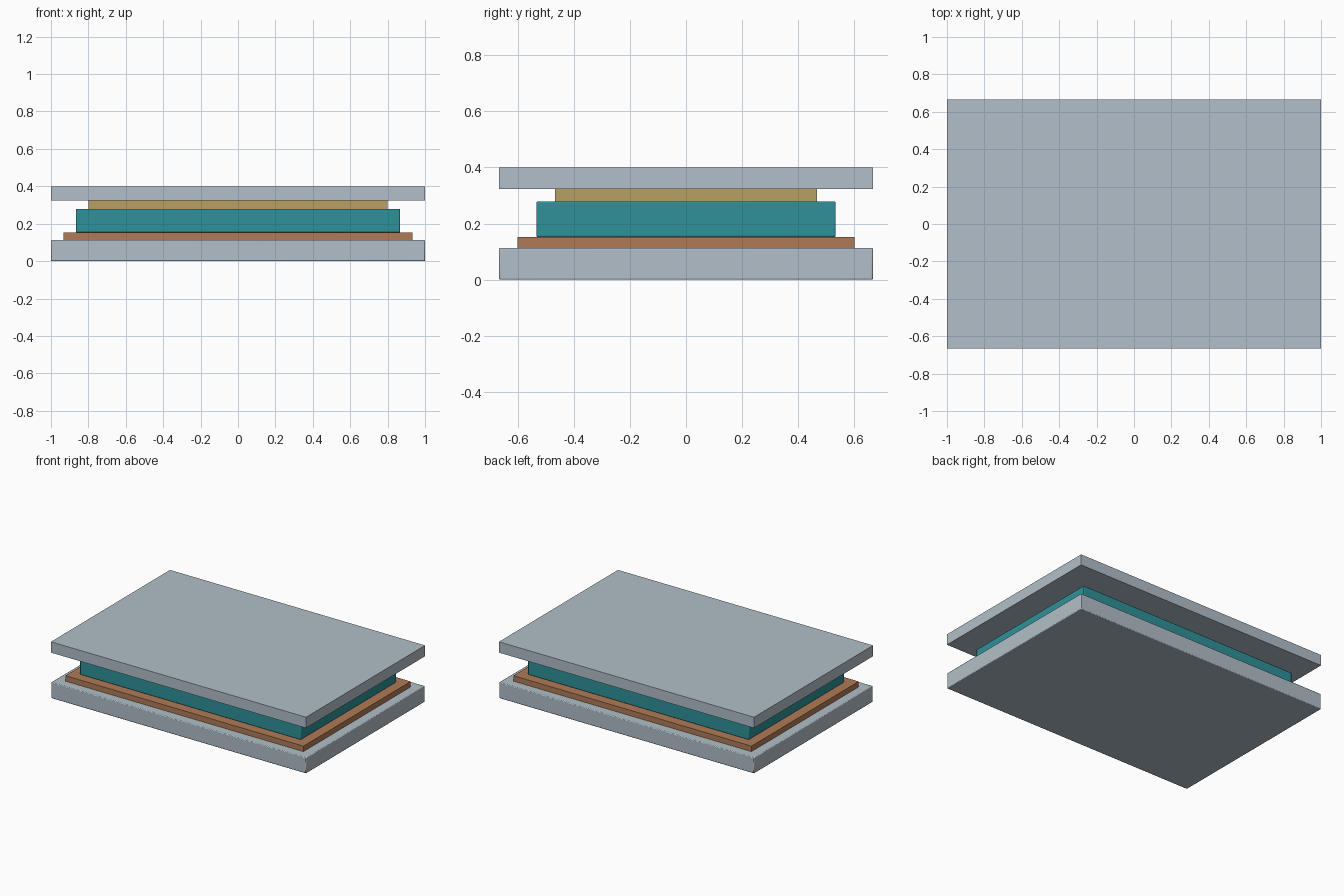
import bpy

if "Cube" in bpy.data.objects:
    bpy.data.objects.remove(bpy.data.objects["Cube"])


def make_material(name, rgb):
    mat = bpy.data.materials.new(name)
    mat.diffuse_color = (*rgb, 1.0)
    mat.use_nodes = True
    mat.node_tree.nodes["Principled BSDF"].inputs["Base Color"].default_value = mat.diffuse_color
    return mat


def slab(name, width, depth, z0, z1, mat, bevel=0.0):
    """Centred rectangular plate between two heights, optionally with eased edges."""
    bpy.ops.mesh.primitive_cube_add(size=1, location=(0, 0, (z0 + z1) / 2))
    obj = bpy.context.object
    obj.name = name
    obj.scale = (width, depth, z1 - z0)
    bpy.ops.object.transform_apply(location=False, rotation=False, scale=True)
    obj.data.materials.append(mat)
    if bevel:
        mod = obj.modifiers.new("eased_edges", "BEVEL")
        mod.width = bevel
        mod.segments = 2
        bpy.ops.object.shade_smooth_by_angle()
    return obj


grey = make_material("pale_grey", (0.44, 0.52, 0.58))
copper = make_material("copper", (0.44, 0.195, 0.093))
teal = make_material("teal", (0.027, 0.285, 0.32))
gold = make_material("dull_gold", (0.48, 0.342, 0.127))

# Stack from bottom to top, each inner layer stepping inwards
slab("base_plate", 2.0, 1.333, 0.0, 0.113, grey, bevel=0.005)
slab("lower_sheet", 1.867, 1.2, 0.113, 0.152, copper)
slab("core_block", 1.733, 1.067, 0.152, 0.279, teal, bevel=0.005)
slab("upper_sheet", 1.6, 0.933, 0.279, 0.323, gold)
slab("top_plate", 2.0, 1.333, 0.323, 0.4, grey)
